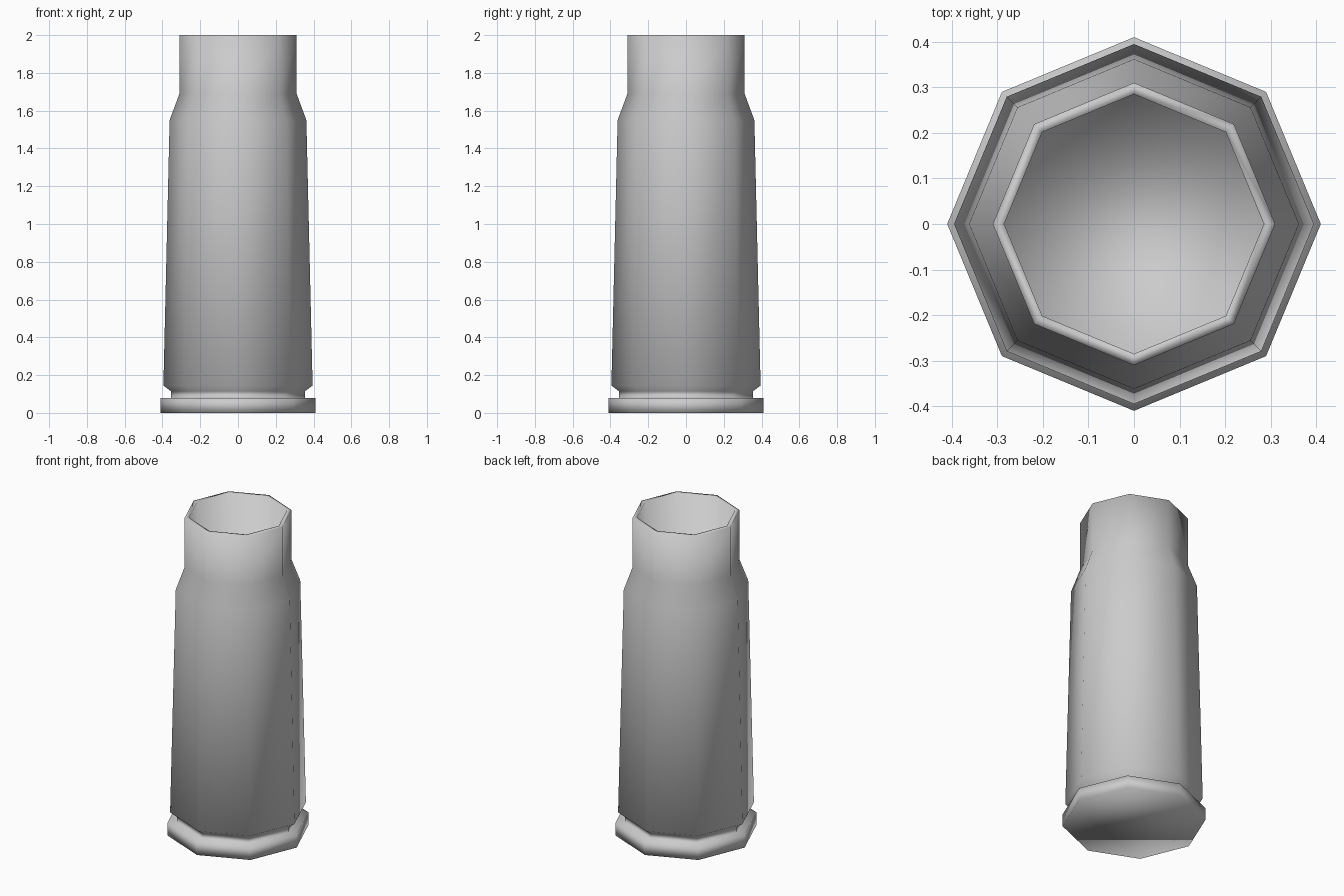
import bpy, bmesh
from math import cos, sin, tau

if "Cube" in bpy.data.objects:
    bpy.data.objects.remove(bpy.data.objects["Cube"])

SIDES = 8

# Outer wall from base to mouth, then down the inner wall: (radius, z)
profile = [
    (0.41, 0.0), (0.41, 0.08),        # base rim
    (0.355, 0.08), (0.355, 0.115),    # groove
    (0.395, 0.145), (0.362, 1.55),    # tapered body
    (0.31, 1.69), (0.31, 2.0),        # shoulder and neck
    (0.285, 2.0), (0.285, 0.15),      # mouth lip and bore
]

bm = bmesh.new()
rings = [[bm.verts.new((r * cos(tau * i / SIDES), r * sin(tau * i / SIDES), z))
          for i in range(SIDES)] for r, z in profile]
for low, high in zip(rings, rings[1:]):
    for i in range(SIDES):
        j = (i + 1) % SIDES
        bm.faces.new((low[i], low[j], high[j], high[i]))

# Base cap and bore floor
bm.faces.new(rings[0][::-1])
bm.faces.new(rings[-1])
bmesh.ops.recalc_face_normals(bm, faces=bm.faces)
for f in bm.faces:
    f.smooth = True

mesh = bpy.data.meshes.new("cartridge_case")
bm.to_mesh(mesh)
bm.free()
bpy.context.collection.objects.link(bpy.data.objects.new("cartridge_case", mesh))
